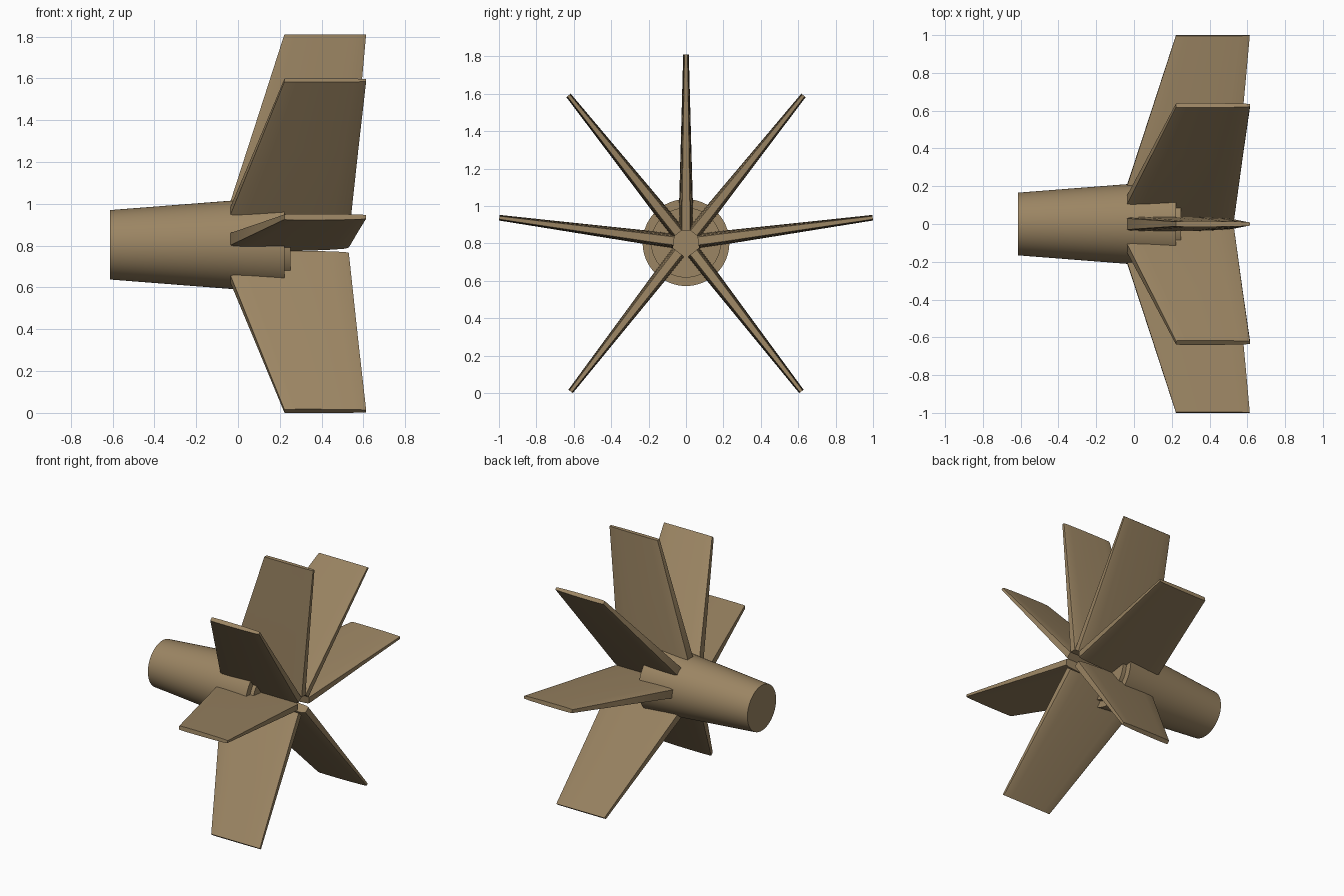
import bpy, bmesh
from math import sin, cos, pi, radians

if "Cube" in bpy.data.objects:
    bpy.data.objects.remove(bpy.data.objects["Cube"])

AXIS_Z = 0.804


def finish(bm, name, angle):
    bmesh.ops.recalc_face_normals(bm, faces=bm.faces)
    me = bpy.data.meshes.new(name)
    bm.to_mesh(me)
    bm.free()
    ob = bpy.data.objects.new(name, me)
    bpy.context.collection.objects.link(ob)
    ob.location.z = AXIS_Z
    bpy.ops.object.select_all(action='DESELECT')
    ob.select_set(True)
    bpy.context.view_layer.objects.active = ob
    bpy.ops.object.shade_smooth_by_angle(angle=radians(angle))
    if mat:
        me.materials.append(mat)
    return ob


def loft(bm, rings):
    loops = [[bm.verts.new(p) for p in r] for r in rings]
    n = len(loops[0])
    for a, b in zip(loops, loops[1:]):
        for i in range(n):
            j = (i + 1) % n
            bm.faces.new((a[i], a[j], b[j], b[i]))
    bm.faces.new(loops[0][::-1])
    bm.faces.new(loops[-1])


mat = bpy.data.materials.new("tan")
mat.diffuse_color = (0.33, 0.235, 0.125, 1)
mat.use_nodes = True
mat.node_tree.nodes["Principled BSDF"].inputs["Base Color"].default_value = mat.diffuse_color

# Tapered hub with a short stepped end, turned around x
bm = bmesh.new()
profile = [(-0.613, 0.166), (-0.035, 0.211), (0.222, 0.232), (0.222, 0.187), (0.25, 0.187)]
loft(bm, [[(x, r * cos(2 * pi * i / 64), r * sin(2 * pi * i / 64)) for i in range(64)]
          for x, r in profile])
finish(bm, "hub", 30)

# Fin section: chord fraction, share of half thickness
section = [(0, 0.8), (0.03, 0.93), (0.15, 1), (0.4, 1.0), (0.65, 0.95), (0.85, 0.83), (0.97, 0.7), (1, 0.55)]
# Fin stations: radius, leading x, trailing x, half thickness
stations = [(0.065, -0.037, 0.53, 0.039), (0.205, -0.037, 0.542, 0.037),
            (0.6, 0.091, 0.576, 0.026), (1.007, 0.222, 0.613, 0.015)]


def fin(name, deg):
    a = radians(deg)
    bm = bmesh.new()
    rings = []
    for r, x0, x1, t in stations:
        outline = [(f, h) for f, h in section] + [(f, -h) for f, h in reversed(section)]
        rings.append([(x0 + f * (x1 - x0), r * cos(a) - h * t * sin(a),
                       r * sin(a) + h * t * cos(a)) for f, h in outline])
    loft(bm, rings)
    finish(bm, name, 35)


# Seven fins, mirrored left and right of the upright one
fin("top_fin", 90)
for part, deg in (("upper_fin", 51.4), ("side_fin", 7.6), ("lower_fin", -52.2)):
    fin(part + "_right", deg)
    fin(part + "_left", 180 - deg)
